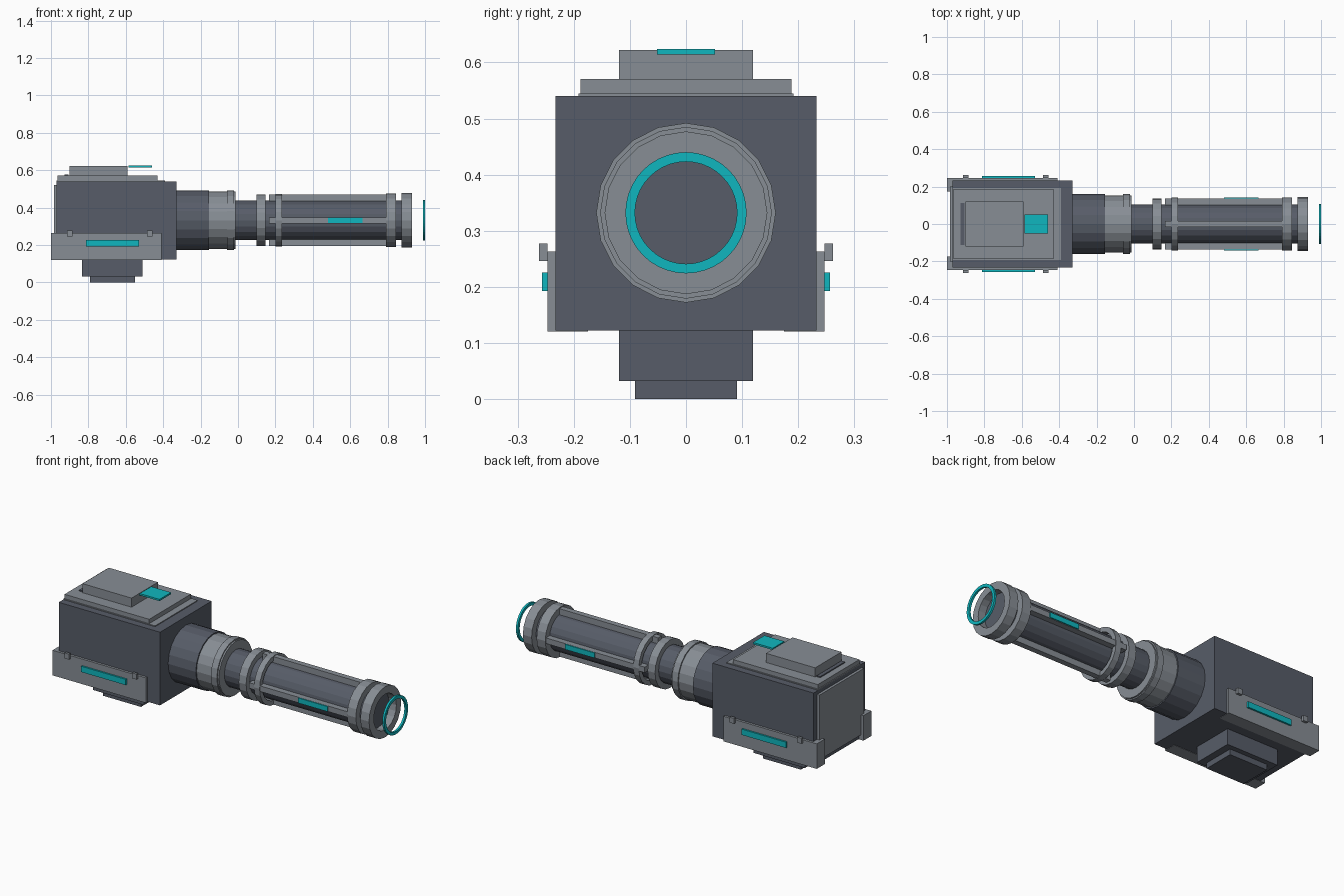
import bpy, bmesh, math
from mathutils import Matrix

if "Cube" in bpy.data.objects:
    bpy.data.objects.remove(bpy.data.objects["Cube"], do_unlink=True)

AXIS_Z = 0.332


def material(name, rgb):
    m = bpy.data.materials.new(name)
    m.use_nodes = True
    colour = (*rgb, 1)
    m.diffuse_color = colour
    m.node_tree.nodes["Principled BSDF"].inputs["Base Color"].default_value = colour
    return m


dark = material("dark_slate", (0.095, 0.108, 0.138))
grey = material("mid_grey", (0.245, 0.27, 0.30))
cyan = material("glow_cyan", (0.005, 0.47, 0.52))


def finish(name, bm, mat):
    bmesh.ops.recalc_face_normals(bm, faces=bm.faces)
    mesh = bpy.data.meshes.new(name)
    bm.to_mesh(mesh)
    bm.free()
    mesh.materials.append(mat)
    ob = bpy.data.objects.new(name, mesh)
    bpy.context.collection.objects.link(ob)
    return ob


def box(name, x, y, z, mat):
    """Box spanning the given (low, high) ranges."""
    bm = bmesh.new()
    size = [r[1] - r[0] for r in (x, y, z)]
    mid = [sum(r) / 2 for r in (x, y, z)]
    bmesh.ops.create_cube(bm, size=1, matrix=Matrix.Translation(mid) @ Matrix.Diagonal((*size, 1)))
    return finish(name, bm, mat)


def pair(name, x, y, z, mat):
    """Matching boxes on the left (+y) and right (-y) flanks."""
    box(name + "_back", x, y, z, mat)
    box(name + "_front", x, (-y[1], -y[0]), z, mat)


def tube(name, x, r, mat, inner=0, sides=20):
    """Faceted cylinder or ring along the barrel axis."""
    bm = bmesh.new()
    profile = [(x[0], inner), (x[0], r), (x[1], r), (x[1], inner)]
    rings = []
    for i in range(sides):
        a = math.tau * i / sides
        rings.append([bm.verts.new((px, pr * math.cos(a), AXIS_Z + pr * math.sin(a)))
                      for px, pr in profile])
    for i in range(sides):
        a, b = rings[i], rings[(i + 1) % sides]
        for k in range(4 if inner else 3):
            n = (k + 1) % 4
            bm.faces.new((a[k], a[n], b[n], b[k]))
    bmesh.ops.remove_doubles(bm, verts=bm.verts, dist=1e-5)
    return finish(name, bm, mat)


# Housing
box("housing", (-0.97, -0.33), (-0.233, 0.233), (0.122, 0.54), dark)
box("rear_panel", (-0.985, -0.97), (-0.2, 0.2), (0.15, 0.52), grey)
box("mount_block", (-0.835, -0.51), (-0.119, 0.119), (0.032, 0.122), dark)
box("mount_foot", (-0.79, -0.55), (-0.091, 0.091), (0, 0.032), dark)

# Top cover
box("cover_base", (-0.97, -0.39), (-0.192, 0.192), (0.54, 0.545), grey)
box("cover_plate", (-0.965, -0.43), (-0.188, 0.188), (0.545, 0.57), grey)
box("cover_block", (-0.9, -0.59), (-0.119, 0.119), (0.57, 0.622), grey)
box("cover_slot", (-0.927, -0.905), (-0.112, 0.112), (0.57, 0.576), dark)
box("cover_light", (-0.585, -0.46), (-0.052, 0.052), (0.614, 0.624), cyan)

# Side skirts with lights and clips
pair("side_skirt", (-1.0, -0.41), (0.175, 0.247), (0.12, 0.263), grey)
pair("side_light", (-0.812, -0.53), (0.247, 0.257), (0.193, 0.226), cyan)
for label, cx in (("rear", -0.9), ("forward", -0.472)):
    pair(label + "_clip", (cx - 0.014, cx + 0.014), (0.247, 0.262), (0.246, 0.277), grey)

# Barrel root
tube("barrel_socket", (-0.33, -0.155), 0.16, dark)
tube("barrel_sleeve", (-0.155, -0.013), 0.153, grey)
tube("sleeve_collar", (-0.06, -0.022), 0.16, grey, inner=0.14)

# Barrel and its rings
tube("barrel", (-0.013, 0.885), 0.105, dark)
tube("neck_ring", (0.10, 0.147), 0.137, grey, inner=0.1)
tube("cage_ring", (0.2, 0.235), 0.141, grey, inner=0.115)
tube("forward_ring", (0.79, 0.845), 0.143, grey, inner=0.1)
tube("muzzle_ring", (0.875, 0.93), 0.145, grey, inner=0.102)
tube("muzzle_halo", (0.988, 1.0), 0.108, cyan, inner=0.091, sides=40)

# Cage rails around the barrel
pair("side_rail", (0.165, 0.79), (0.1, 0.137), (AXIS_Z - 0.016, AXIS_Z + 0.016), grey)
for label, s in (("top", 1), ("bottom", -1)):
    z = sorted((AXIS_Z + s * 0.1, AXIS_Z + s * 0.137))
    box(label + "_rail", (0.165, 0.79), (-0.016, 0.016), z, grey)
pair("rail_light", (0.48, 0.665), (0.137, 0.143), (AXIS_Z - 0.014, AXIS_Z + 0.015), cyan)
